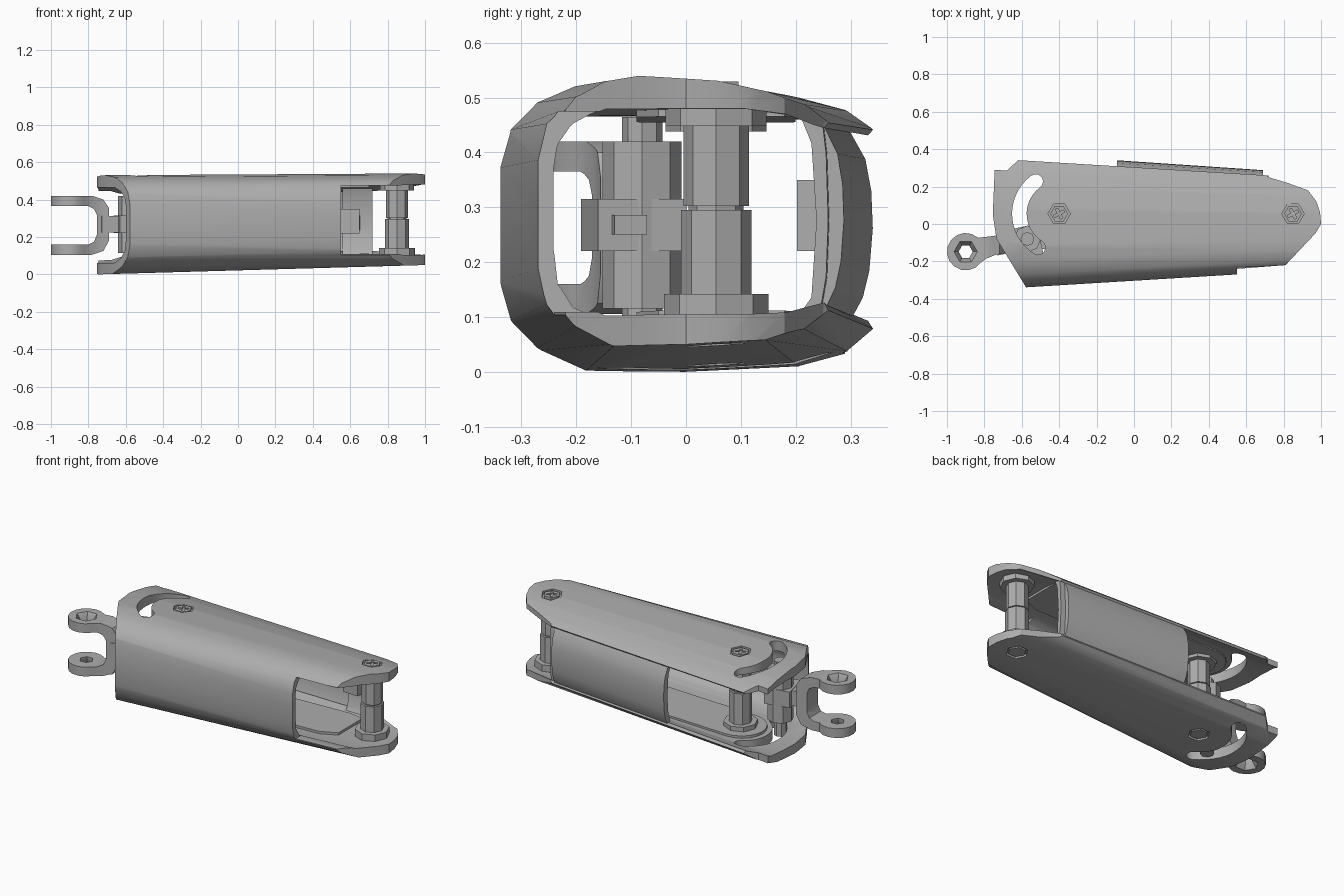
import bpy, bmesh, math
from mathutils import Matrix, Vector

if "Cube" in bpy.data.objects:
    bpy.data.objects.remove(bpy.data.objects["Cube"])

steel = bpy.data.materials.new("steel_grey")
steel.diffuse_color = (0.42, 0.42, 0.42, 1)
steel.use_nodes = True
steel.node_tree.nodes["Principled BSDF"].inputs["Base Color"].default_value = steel.diffuse_color


def make(name, bm):
    bmesh.ops.recalc_face_normals(bm, faces=bm.faces)
    me = bpy.data.meshes.new(name)
    bm.to_mesh(me)
    bm.free()
    ob = bpy.data.objects.new(name, me)
    me.materials.append(steel)
    bpy.context.collection.objects.link(ob)
    return ob


def bridge(name, a, b):
    """Closed solid between two matching rings of points."""
    bm = bmesh.new()
    va, vb = [bm.verts.new(p) for p in a], [bm.verts.new(p) for p in b]
    bm.faces.new(va)
    bm.faces.new(vb)
    n = len(va)
    for i in range(n):
        j = (i + 1) % n
        bm.faces.new((va[i], va[j], vb[j], vb[i]))
    return make(name, bm)


def prism(name, pts, z0, z1):
    return bridge(name, [(x, y, z0) for x, y in pts], [(x, y, z1) for x, y in pts])


def circle(cx, cy, r, n, start=0.0, sweep=2 * math.pi, closed=True):
    d = n if closed else n - 1
    return [(cx + r * math.cos(start + sweep * i / d),
             cy + r * math.sin(start + sweep * i / d)) for i in range(n)]


def cyl(name, c, r, z0, z1, n=8, r1=None):
    a, b = circle(*c, r, n), circle(*c, r if r1 is None else r1, n)
    return bridge(name, [(x, y, z0) for x, y in a], [(x, y, z1) for x, y in b])


def box(name, c, size, ang=0.0):
    bm = bmesh.new()
    m = Matrix.Translation(Vector(c)) @ Matrix.Rotation(ang, 4, 'Z') @ Matrix.Diagonal((*size, 1))
    bmesh.ops.create_cube(bm, size=1, matrix=m)
    return make(name, bm)


def boolean(ob, cutter, op='DIFFERENCE'):
    mod = ob.modifiers.new("cut", 'BOOLEAN')
    mod.operation, mod.solver, mod.object = op, 'EXACT', cutter
    bpy.context.view_layer.objects.active = ob
    bpy.ops.object.modifier_apply(modifier=mod.name)
    bpy.data.objects.remove(cutter)


def lift(x, z):
    u = (x + 0.75) / 1.75
    k = z / 0.53
    return z + u * (0.05 * (1 - k) + 0.01 * k)


def loft(name, profile, x0, x1):
    """Tapered sweep of a (y, z) section along x."""
    def ring(x):
        s = 1 - 0.18 * (x + 0.6)
        return [(x, y * s, lift(x, z)) for y, z in profile]
    return bridge(name, ring(x0), ring(x1))


# Housing: tapered C-shaped sleeve
outer = [(0.34, 0.44), (0.29, 0.475), (0.2, 0.50), (0.08, 0.52), (-0.12, 0.53),
         (-0.2, 0.52), (-0.27, 0.49), (-0.32, 0.44), (-0.34, 0.37), (-0.34, 0.16),
         (-0.32, 0.09), (-0.27, 0.04), (-0.18, 0.0), (0.0, 0.0), (0.2, 0.01),
         (0.29, 0.035), (0.34, 0.075)]
inner = [(0.33, 0.09), (0.25, 0.065), (0.15, 0.06), (-0.2, 0.06), (-0.26, 0.085),
         (-0.295, 0.13), (-0.305, 0.2), (-0.305, 0.35), (-0.295, 0.40),
         (-0.26, 0.44), (-0.2, 0.465), (0.15, 0.465), (0.25, 0.455), (0.33, 0.43)]
housing = loft("housing", outer + inner, -0.85, 1.05)

# Plan outline of the housing
plan = [(-0.745, 0.29), (-0.68, 0.285), (-0.61, 0.35), (0.69, 0.28), (0.72, 0.25),
        (0.82, 0.22), (0.93, 0.18), (0.975, 0.12), (0.995, 0.06), (1.0, 0.0),
        (0.97, -0.05), (0.81, -0.22), (0.55, -0.24), (0.55, -0.29),
        (-0.57, -0.35), (-0.735, -0.08), (-0.755, 0.05)]
boolean(housing, prism("plan_cutter", plan, -0.2, 0.8), 'INTERSECT')
# Window in the front wall
boolean(housing, box("window_cutter", (0.85, -0.3, 0.292), (0.6, 0.4, 0.365)))

PIVOTS = [(-0.4, 0.055), (0.85, 0.055)]
# Curved slots around the rear pivot
c = PIVOTS[0]
a0, a1 = math.radians(126), math.radians(238)
slot = circle(*c, 0.252, 14, a0, a1 - a0, False)
slot += circle(c[0] + 0.213 * math.cos(a1), c[1] + 0.213 * math.sin(a1), 0.039, 5,
               a1 + 0.5, math.pi - 1.0, False)
slot += circle(*c, 0.174, 14, a1, a0 - a1, False)
slot += circle(c[0] + 0.213 * math.cos(a0), c[1] + 0.213 * math.sin(a0), 0.039, 5,
               a0 + math.pi + 0.5, math.pi - 1.0, False)
boolean(housing, prism("slot_cutter", slot, -0.2, 0.8))

# Screw recesses, heads, and pivot pins
for i, (x, y) in enumerate(PIVOTS):
    top, bot = lift(x, 0.522), lift(x, 0.002)
    for z0, z1 in ((top - 0.02, 0.7), (-0.1, bot + 0.015)):
        boolean(housing, cyl("recess_cutter", (x, y), 0.06, z0, z1, 6))
    head = cyl("screw_head_%d" % i, (x, y), 0.047, top - 0.03, top - 0.002, 6)
    for ang in (0.5, 0.5 + math.pi / 2):
        boolean(head, box("cross_cutter", (x, y, top), (0.06, 0.014, 0.024), ang))
    cyl("screw_nut_%d" % i, (x, y), 0.05, bot + 0.003, bot + 0.03, 6)
    lo, hi = lift(x, 0.055), lift(x, 0.47)
    cyl("pin_lower_%d" % i, (x, y), 0.064, lo, 0.295)
    cyl("pin_groove_%d" % i, (x, y), 0.05, 0.29, 0.305)
    cyl("pin_upper_%d" % i, (x, y), 0.06, 0.302, hi)
    cyl("pin_lower_flange_%d" % i, (x, y), 0.095, lo, lo + 0.045)
    cyl("pin_upper_flange_%d" % i, (x, y), 0.092, hi - 0.035, hi)

# Liner plates inside the top and bottom
for nm, za, zb in (("lower_liner", 0.055, 0.075), ("upper_liner", 0.452, 0.468)):
    pts = circle(*c, 0.145, 11, math.pi / 2, math.pi, False) + [(0.6, -0.09), (0.7, -0.05),
                                                             (0.7, 0.18), (0.6, 0.2)]
    bridge(nm, [(x, y, lift(x, za)) for x, y in pts], [(x, y, lift(x, zb)) for x, y in pts])

# Back cover panel with its inner frame and lug
panel = [(0.33, 0.43), (0.36, 0.38), (0.372, 0.32), (0.375, 0.25), (0.368, 0.17), (0.355, 0.12),
         (0.335, 0.085), (0.305, 0.09), (0.325, 0.14), (0.335, 0.25), (0.325, 0.38), (0.30, 0.43)]
cover = loft("back_cover", panel, -0.09, 0.69)
frame = [(0.325, 0.45), (0.335, 0.38), (0.34, 0.25), (0.335, 0.14), (0.32, 0.07),
         (0.27, 0.065), (0.30, 0.10), (0.312, 0.25), (0.30, 0.40), (0.27, 0.46)]
inner_frame = loft("inner_frame", frame, 0.56, 0.72)
box("frame_lug", (0.6, 0.225, 0.285), (0.1, 0.04, 0.13), -0.06)

# Swivel barrel riding in the slot
P, ANG = (-0.57, -0.08), math.radians(12)
cyl("swivel_barrel", P, 0.072, 0.115, 0.42)
cyl("swivel_pin", P, 0.037, 0.02, 0.465)
box("swivel_collar", (-0.575, -0.095, 0.268), (0.15, 0.165, 0.095), ANG)
box("swivel_neck", (-0.66, -0.105, 0.268), (0.16, 0.095, 0.09), ANG)
box("swivel_bolt", (-0.495, -0.105, 0.268), (0.04, 0.06, 0.036), ANG)

# Fork: U-shaped strap trimmed to a rounded plan, with countersunk eyes
ux = [(-1.1, 0.42), (-0.78, 0.42), (-0.72, 0.40), (-0.69, 0.355), (-0.69, 0.18),
      (-0.72, 0.125), (-0.78, 0.105), (-1.1, 0.105), (-1.1, 0.16), (-0.80, 0.16),
      (-0.77, 0.175), (-0.755, 0.21), (-0.755, 0.32), (-0.77, 0.35),
      (-0.80, 0.365), (-1.1, 0.365)]
fork = bridge("fork", [(x, -0.4, z) for x, z in ux], [(x, 0.1, z) for x, z in ux])
E = (-0.9, -0.148)
fork_plan = circle(*E, 0.1, 13, math.radians(48), math.radians(276), False)
fork_plan += [(-0.79, -0.185), (-0.74, -0.165), (-0.66, -0.15), (-0.66, -0.05), (-0.76, -0.065)]
boolean(fork, prism("fork_cutter", fork_plan, -0.1, 0.8), 'INTERSECT')
boolean(fork, cyl("eye_cutter", E, 0.038, -0.1, 0.7, 6))
boolean(fork, cyl("sink_cutter_top", E, 0.036, 0.38, 0.425, 6, 0.066))
boolean(fork, cyl("sink_cutter_bottom", E, 0.066, 0.1, 0.145, 6, 0.036))

# Smooth the curved shell parts and keep hard edges
for ob in (housing, cover, inner_frame, fork):
    bpy.ops.object.select_all(action='DESELECT')
    ob.select_set(True)
    bpy.context.view_layer.objects.active = ob
    bpy.ops.object.shade_smooth_by_angle(angle=math.radians(32))
